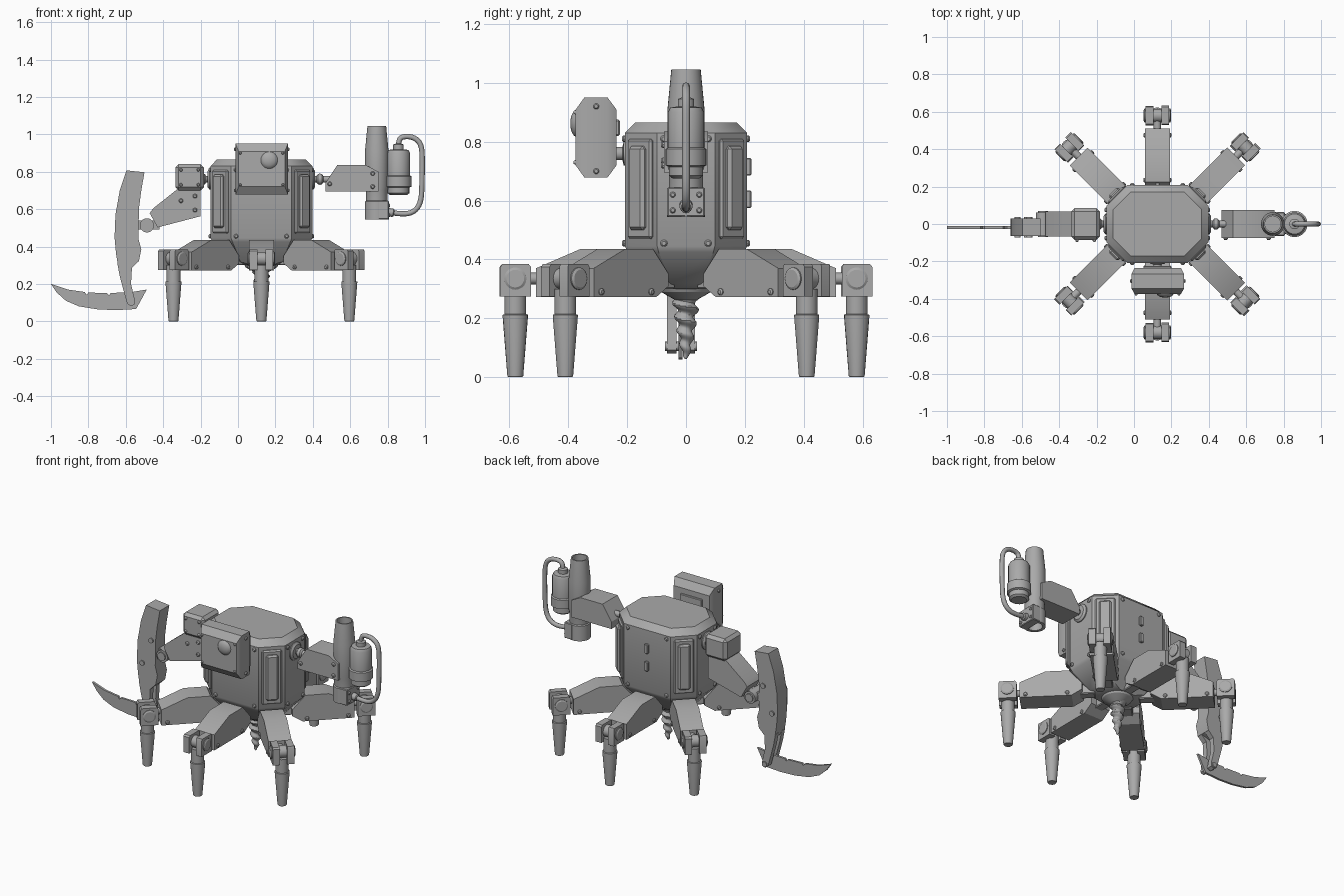
import bpy, bmesh, math
from mathutils import Matrix, Vector

if "Cube" in bpy.data.objects:
    bpy.data.objects.remove(bpy.data.objects["Cube"])

grey = bpy.data.materials.new("metal_grey")
grey.diffuse_color = (0.40, 0.40, 0.40, 1)
grey.use_nodes = True
grey.node_tree.nodes["Principled BSDF"].inputs["Base Color"].default_value = grey.diffuse_color
CX = 0.125                       # body centre
I = Matrix.Identity(4)
T = lambda x, y, z: Matrix.Translation((x, y, z))
R = lambda deg, axis: Matrix.Rotation(math.radians(deg), 4, axis)


def finish(name, bm, M=I):
    bm.transform(M)
    bmesh.ops.recalc_face_normals(bm, faces=bm.faces)
    me = bpy.data.meshes.new(name)
    bm.to_mesh(me)
    bm.free()
    me.materials.append(grey)
    me.shade_smooth()
    me.set_sharp_from_angle(angle=math.radians(32))
    ob = bpy.data.objects.new(name, me)
    bpy.context.collection.objects.link(ob)
    return ob


def loft(name, rings, M=I, closed=False):
    """Skin a list of equal-length point rings."""
    bm = bmesh.new()
    vs = [[bm.verts.new(p) for p in r] for r in rings]
    n = len(vs[0])
    pairs = list(zip(vs, vs[1:])) + ([(vs[-1], vs[0])] if closed else [])
    for a, b in pairs:
        for i in range(n):
            j = (i + 1) % n
            bm.faces.new((a[i], a[j], b[j], b[i]))
    if not closed:
        bm.faces.new(vs[0])
        bm.faces.new(vs[-1])
    return finish(name, bm, M)


def prism(name, pts, y0, y1, M=I):
    """Extrude an x-z outline along y."""
    return loft(name, [[(x, y, z) for x, z in pts] for y in (y0, y1)], M)


def lathe(name, prof, M=I, seg=24, closed=False):
    """Spin (radius, height) points about z."""
    ang = [2 * math.pi * i / seg for i in range(seg)]
    return loft(name, [[(r * math.cos(a), r * math.sin(a), z) for a in ang] for r, z in prof], M, closed)


def box(name, lo, hi, bevel=0.0, M=I):
    bm = bmesh.new()
    bmesh.ops.create_cube(bm, size=1)
    lo, hi = Vector(lo), Vector(hi)
    for v in bm.verts:
        v.co = Vector([(lo[i] + hi[i]) / 2 + v.co[i] * (hi[i] - lo[i]) for i in range(3)])
    if bevel:
        bmesh.ops.bevel(bm, geom=bm.edges[:], offset=bevel, segments=1, affect='EDGES')
    return finish(name, bm, M)


def rivets(name, spots, M=I, r=0.012):
    """Domed studs pointing along local -y at (x, y, z) spots."""
    for p in spots:
        lathe(name, [(r, -0.004), (r, 0.004), (r * 0.6, 0.010)], M @ T(*p) @ R(90, 'X'), 10)


def octagon(hx, hy, c, z):
    q = [(hx, -hy + c), (hx, hy - c), (hx - c, hy), (c - hx, hy),
         (-hx, hy - c), (-hx, c - hy), (c - hx, -hy), (hx - c, -hy)]
    return [(x + CX, y, z) for x, y in q]


# ---- body: chamfered hull with tapered belly
loft("body", [octagon(.10, .09, .045, .30), octagon(.165, .105, .055, .32), octagon(.26, .198, .105, .425),
              octagon(.272, .208, .11, .445), octagon(.272, .208, .11, .83), octagon(.237, .172, .095, .866)])
for sx in (1, -1):
    for sy in (1, -1):
        # corner panels, outward is local -y
        a = math.degrees(math.atan2(sy, sx)) + 90
        M = T(CX + sx * .217, sy * .153, 0) @ R(a, 'Z')
        box("corner_panel", (-.058, -.012, .47), (.058, .02, .81), .008, M)
        box("corner_cover", (-.036, -.03, .50), (.036, 0, .785), .010, M)
for deg, dist, half in ((0, .208, .135), (180, .208, .135), (90, .272, .075), (-90, .272, .075)):
    rivets("body_rivet", [(x, -dist, z) for x in (-half, half) for z in (.455, .81)], T(CX, 0, 0) @ R(deg, 'Z'))
for z in (.575, .685):
    box("back_vent", (CX - .012, .20, z), (CX + .012, .222, z + .06), .004)

# ---- drill under the body
lathe("drill_collar", [(.095, .31), (.085, .29), (.06, .275), (.035, .262), (.03, .25)], T(CX, 0, 0))
rings = []
for k in range(45):
    t = k / 44
    tw = t * 2 * math.pi * 4.5
    rings.append([((.038 * (1 - t) ** .6 + .003) * (1 + .25 * math.sin(a - tw)) * math.cos(a),
                   (.038 * (1 - t) ** .6 + .003) * (1 + .25 * math.sin(a - tw)) * math.sin(a), .275 - .213 * t)
                  for a in [2 * math.pi * i / 14 for i in range(14)]])
loft("drill", rings, T(CX, 0, 0))

# ---- six legs, each along local +x
THIGH = [(.225, .435), (.36, .435), (.51, .37), (.51, .272), (.21, .272), (.15, .31), (.15, .35)]
FORK = [(.535, .385), (.625, .385), (.633, .375), (.633, .275), (.53, .275), (.53, .375)]
for ox, deg in ((0, 90), (0, -90), (.06, 45), (.06, -45), (-.06, 135), (-.06, -135)):
    M = T(CX + ox, 0, 0) @ R(deg, 'Z')
    prism("thigh", THIGH, -.067, .067, M)
    box("thigh_root", (.08, -.03, .30), (.18, .03, .36), .005, M)
    lathe("knee_pin", [(.02, .50), (.02, .56)], M @ T(0, 0, .335) @ R(90, 'Y'), 12)
    for s in (0, 180):
        S = M @ T(.58, 0, 0) @ R(s, 'Z') @ T(-.58, 0, 0) if s else M
        prism("knee_fork", FORK, -.063, -.022, S)
        lathe("knee_cap", [(.038, .06), (.038, .068), (.030, .073)], S @ T(.58, 0, .335) @ R(90, 'X'), 20)
    for s in (-1, 1):
        for x, z in ((.235, .29), (.475, .29)):
            lathe("thigh_rivet", [(.012, .064), (.012, .071), (.007, .075)],
                  M @ T(x, 0, z) @ R(90 * s, 'X'), 10)
    lathe("knee_hub", [(.036, -.022), (.036, .022)], M @ T(.58, 0, .335) @ R(90, 'X'), 20)
    lathe("shin", [(.024, 0), (.027, .004), (.043, .205), (.043, .212), (.037, .214), (.037, .30)],
          M @ T(.58, 0, 0), 20)

# ---- head box with eye, hung on the front
def slab(y, ix, iz):
    x0, x1, z0, z1 = -.013 + ix, .267 - ix, .678 + iz, .951 - iz
    return [(x0, y, z0), (x1, y, z0), (x1, y, z1), (x0, y, z1)]

loft("head", [slab(-.375, .016, .042), slab(-.345, 0, 0), slab(-.267, 0, 0), slab(-.236, .016, .042)])
lathe("eye", [(.046, 0), (.046, .006), (.040, .014), (.028, .021), (.010, .025)],
      T(.167, -.368, .862) @ R(90, 'X'))
rivets("head_rivet", [(x, -.372, z) for x in (.012, .24) for z in (.73, .90)], r=.008)
for s, x in ((90, .266), (-90, -.012)):
    rivets("head_side_rivet", [(0, 0, .70), (0, 0, .92)], T(x, -.305, 0) @ R(s, 'Z'), .010)
box("head_back_plate", (.05, -.24, .82), (.20, -.225, .875), .004)
lathe("neck", [(.04, .195), (.04, .212), (.022, .216), (.022, .245)], T(CX, 0, .76) @ R(90, 'X'))

# ---- shoulder sockets and ball joints on both sides
for s in (1, -1):
    M = T(CX, 0, .76) @ R(90 * s, 'Y')
    lathe("shoulder_socket", [(.055, .26), (.055, .278), (.042, .288)], M)
    lathe("shoulder_ball", [(.018, .28), (.018, .295), (.028, .303), (.030, .313),
                            (.028, .323), (.018, .331), (.018, .37)], M, 16)

# ---- scythe arm on the left
box("shoulder_box", (-.335, -.085, .70), (-.182, .085, .84), .018)
rivets("shoulder_rivet", [(x, -.085, z) for x in (-.305, -.212) for z in (.73, .81)], r=.009)
prism("scythe_arm", [(-.32, .71), (-.20, .71), (-.20, .562), (-.43, .502), (-.472, .578), (-.455, .603)],
      -.067, .067)
rivets("scythe_arm_rivet", [(-.305, -.067, .645), (-.23, -.067, .67), (-.23, -.067, .595)])
lathe("elbow", [(.038, -.062), (.038, .062)], T(-.487, 0, .513) @ R(90, 'X'), 20)
lathe("elbow_cap", [(.026, -.07), (.026, .07)], T(-.487, 0, .513) @ R(90, 'X'), 16)
box("elbow_link", (-.55, -.03, .49), (-.42, .03, .54))
prism("scythe_handle", [(-.596, .807), (-.50, .797), (-.517, .70), (-.53, .60), (-.532, .44), (-.517, .385),
                        (-.53, .32), (-.64, .29), (-.652, .36), (-.66, .45), (-.655, .572), (-.632, .70)],
      -.065, .03)
FORK_END = [(-.53, .322), (-.645, .31), (-.632, .24), (-.605, .14), (-.592, .095), (-.572, .08),
            (-.552, .092), (-.553, .12), (-.572, .20), (-.567, .285)]
prism("scythe_fork_front", FORK_END, -.065, -.032)
prism("scythe_fork_back", FORK_END, -.003, .03)
for x, z in ((-.56, .595), (-.622, .437), (-.572, .105)):
    lathe("handle_pin", [(.016, -.037), (.016, .072)], T(x, 0, z) @ R(90, 'X'), 14)
prism("scythe_blade", [(-1.0, .20), (-.97, .155), (-.92, .11), (-.85, .08), (-.75, .064), (-.65, .06),
                       (-.545, .066), (-.515, .12), (-.488, .17), (-.58, .155), (-.68, .152), (-.69, .138),
                       (-.70, .151), (-.80, .154), (-.81, .142), (-.82, .157), (-.91, .17)], -.026, -.012)

# ---- cannon arm on the right
prism("cannon_arm", [(.468, .74), (.53, .835), (.685, .835), (.75, .80), (.75, .695), (.468, .695)], -.075, .075)
rivets("cannon_arm_rivet", [(.47 + .02, -.075, .735), (.72, -.075, .79), (.72, -.075, .72)])
GUN = T(.742, 0, 0)
lathe("cannon_barrel", [(.058, .60), (.058, .70), (.063, .72), (.063, .91), (.050, 1.045), (.042, 1.045),
                        (.042, .95), (.001, .95), (.001, .60)], GUN, 28, True)
lathe("cannon_base", [(.045, .545), (.064, .545), (.064, .64), (.058, .645), (.001, .645), (.001, .60),
                      (.045, .60)], GUN, 28, True)
box("cannon_base_plate", (.75, -.064, .545), (.806, .064, .645), .004)
for y in (-.045, .045):
    for z in (.567, .62):
        lathe("base_rivet", [(.010, 0), (.010, .004), (.006, .009)], T(.805, y, z) @ R(90, 'Y'), 10)
lathe("fuel_tank", [(.045, .675), (.058, .685), (.058, .715), (.070, .72), (.070, .775), (.062, .78),
                    (.062, .90), (.054, .916), (.028, .92), (.028, .945), (.015, .95)], T(.858, 0, 0), 24)
box("tank_bracket", (.74, -.025, .73), (.84, .025, .77))

# ---- fuel hose
cu = bpy.data.curves.new("fuel_hose", 'CURVE')
cu.dimensions = '3D'
cu.bevel_depth = .014
cu.bevel_resolution = 2
cu.resolution_u = 5
sp = cu.splines.new('NURBS')
path = [(.858, .93), (.858, .975), (.89, .99), (.94, .985), (.98, .95), (.986, .87), (.984, .75),
        (.98, .64), (.945, .585), (.88, .57), (.80, .585)]
sp.points.add(len(path) - 1)
for p, (x, z) in zip(sp.points, path):
    p.co = (x, 0, z, 1)
sp.use_endpoint_u = True
sp.order_u = 3
cu.materials.append(grey)
bpy.context.collection.objects.link(bpy.data.objects.new("fuel_hose", cu))
lathe("hose_socket", [(.022, 0), (.022, .03), (.016, .035)], T(.80, 0, .585) @ R(100, 'Y'), 14)
